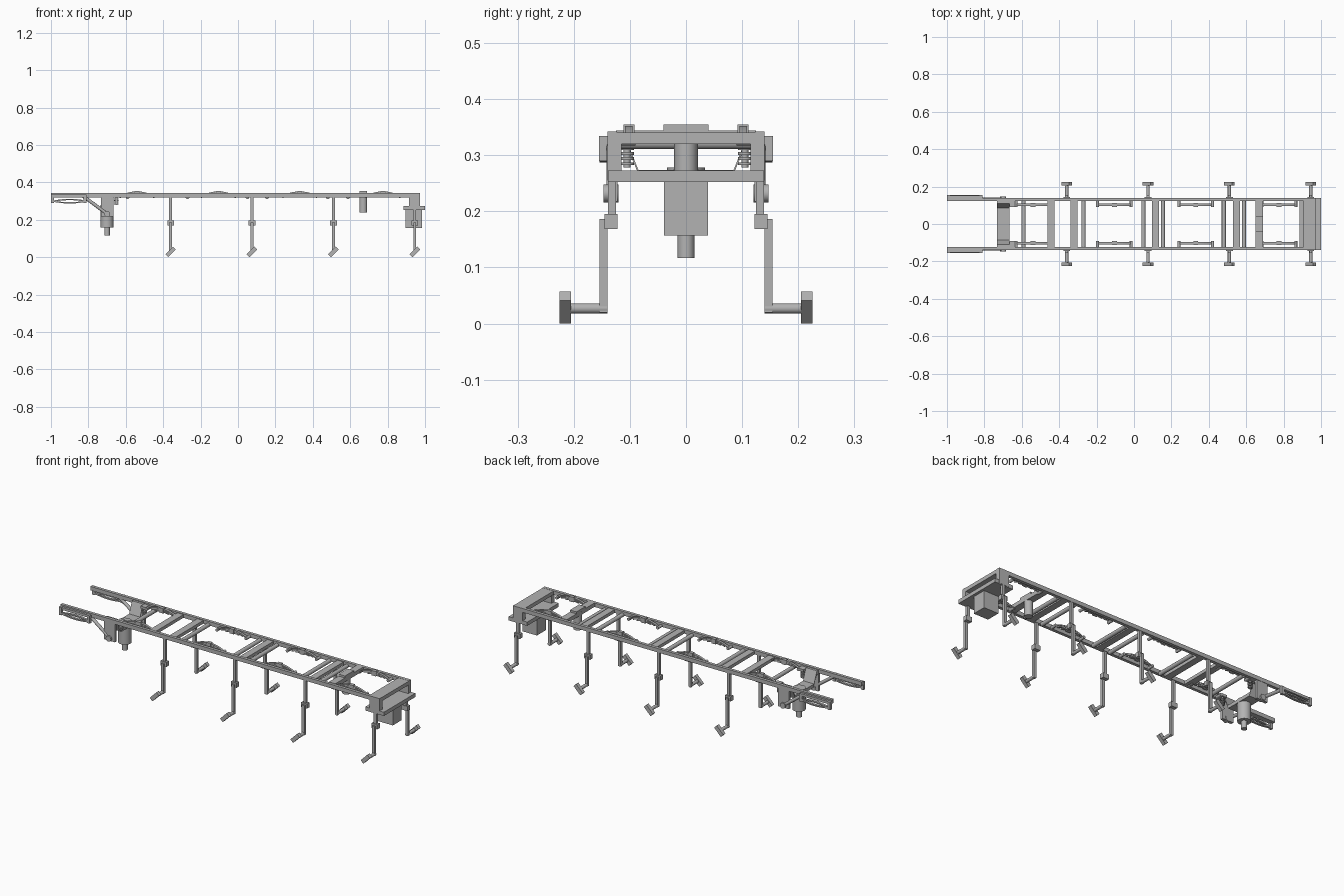
import bpy, bmesh, math
from mathutils import Matrix, Vector

cube = bpy.data.objects.get("Cube")
if cube:
    bpy.data.objects.remove(cube, do_unlink=True)

grey = bpy.data.materials.new("plain grey")
grey.use_nodes = True
grey.diffuse_color = (0.45, 0.45, 0.45, 1)
grey.node_tree.nodes["Principled BSDF"].inputs["Base Color"].default_value = (0.45, 0.45, 0.45, 1)


def finish(name, bm, smooth=False):
    bmesh.ops.recalc_face_normals(bm, faces=bm.faces)
    mesh = bpy.data.meshes.new(name)
    bm.to_mesh(mesh)
    bm.free()
    mesh.materials.append(grey)
    ob = bpy.data.objects.new(name, mesh)
    bpy.context.collection.objects.link(ob)
    if smooth:
        bpy.ops.object.select_all(action='DESELECT')
        ob.select_set(True)
        bpy.context.view_layer.objects.active = ob
        bpy.ops.object.shade_smooth_by_angle(angle=math.radians(35))
    return ob


def box(name, x, y, z, tilt=0):
    """Box from (min, max) ranges, optionally tilted about y."""
    lo, hi = Vector((x[0], y[0], z[0])), Vector((x[1], y[1], z[1]))
    bm = bmesh.new()
    bmesh.ops.create_cube(bm, size=1, matrix=Matrix.Translation((lo + hi) / 2)
                          @ Matrix.Rotation(tilt, 4, 'Y') @ Matrix.Diagonal((*(hi - lo), 1)))
    return finish(name, bm)


def rod(name, a, b, r):
    """Round bar between two points."""
    a, b = Vector(a), Vector(b)
    d = b - a
    bm = bmesh.new()
    bmesh.ops.create_cone(bm, cap_ends=True, segments=20, radius1=r, radius2=r, depth=d.length,
                          matrix=Matrix.Translation((a + b) / 2)
                          @ d.to_track_quat('Z', 'Y').to_matrix().to_4x4())
    return finish(name, bm, True)


def prism(name, outline, axis, lo, hi):
    """Extrude an outline along x (outline in y, z) or y (outline in x, z)."""
    bm = bmesh.new()
    vs = [bm.verts.new((lo, u, v) if axis == 'x' else (u, lo, v)) for u, v in outline]
    out = bmesh.ops.extrude_face_region(bm, geom=[bm.faces.new(vs)])
    step = Vector((hi - lo, 0, 0)) if axis == 'x' else Vector((0, hi - lo, 0))
    bmesh.ops.translate(bm, vec=step, verts=[g for g in out["geom"] if isinstance(g, bmesh.types.BMVert)])
    return finish(name, bm)


def leaf(name, cx, half, z_mid, bow, y, width, thick, steps=12):
    """Bowed spring leaf."""
    xs = [half * (2 * i / steps - 1) for i in range(steps + 1)]
    top = [(cx + x, z_mid - bow * x * x) for x in xs]
    prism(name, top + [(x, z - thick) for x, z in reversed(top)], 'y', y - width / 2, y + width / 2)


def span(s, a, b):
    return tuple(sorted((s * a, s * b)))


LEGS = (-0.36, 0.075, 0.51, 0.945)
SPRINGS = (-0.54, -0.105, 0.33, 0.775)

for s, side in ((1, "back"), (-1, "front")):
    # Main rail
    box(f"{side}_rail", (-1, 0.973), span(s, 0.123, 0.14), (0.32, 0.342))

    # Legs with joint block, foot axle and tilted foot
    for i, x in enumerate(LEGS):
        n = f"{side}_leg_{i + 1}"
        box(n + "_upper", (x - 0.008, x + 0.008), span(s, 0.125, 0.139), (0.18, 0.33))
        box(n + "_joint", (x - 0.018, x + 0.018), span(s, 0.122, 0.145), (0.169, 0.195))
        box(n + "_lower", (x - 0.008, x + 0.008), span(s, 0.14, 0.154), (0.02, 0.186))
        rod(n + "_axle", (x, s * 0.14, 0.027), (x, s * 0.22, 0.027), 0.009)
        box(n + "_foot", (x - 0.029, x + 0.029), span(s, 0.205, 0.225), (0.0175, 0.0395), -math.pi / 4)

    # Leaf springs: stacked leaves, clamp and end pins
    for i, x in enumerate(SPRINGS):
        n = f"{side}_spring_{i + 1}"
        for k in range(3):
            leaf(f"{n}_leaf_{k + 1}", x, 0.09 - 0.024 * k, 0.352 - 0.007 * k, 2.8,
                 s * 0.102, 0.013, 0.006)
        box(n + "_clamp", (x - 0.013, x + 0.013), span(s, 0.092, 0.111), (0.328, 0.355))
        for e in (-0.09, 0.09):
            rod(n + "_pin", (x + e, s * 0.09, 0.325), (x + e, s * 0.125, 0.325), 0.008)

    # Tail side springs hung outside the rails
    box(f"{side}_tail_bar", (-1, -0.81), span(s, 0.138, 0.152), (0.32, 0.334))
    for x in (-1, -0.825):
        box(f"{side}_tail_hanger", (x, x + 0.016), span(s, 0.14, 0.155), (0.29, 0.334))
    leaf(f"{side}_tail_upper_leaf", -0.9, 0.09, 0.312, 1.2, s * 0.148, 0.013, 0.007)
    leaf(f"{side}_tail_lower_leaf", -0.9, 0.09, 0.294, -1.2, s * 0.148, 0.013, 0.007)

    # Diagonal brace and pivot on the motor bracket
    rod(f"{side}_brace", (-0.83, s * 0.133, 0.328), (-0.7, s * 0.133, 0.232), 0.009)
    rod(f"{side}_brace_pivot", (-0.7, s * 0.12, 0.232), (-0.7, s * 0.147, 0.232), 0.016)
    box(f"{side}_bracket_cheek", (-0.733, -0.665), span(s, 0.122, 0.138), (0.218, 0.338))

    # Coil spring
    for k in range(4):
        z = 0.285 + 0.009 * k
        rod(f"{side}_coil_turn", (-0.65, s * 0.105, z - 0.0025), (-0.65, s * 0.105, z + 0.0025), 0.012)
    rod(f"{side}_coil_core", (-0.65, s * 0.105, 0.278), (-0.65, s * 0.105, 0.33), 0.006)
    box(f"{side}_coil_seat", (-0.665, -0.635), span(s, 0.09, 0.13), (0.32, 0.334))

    # End frame column
    box(f"{side}_end_column", (0.913, 0.973), span(s, 0.115, 0.14), (0.255, 0.341))

# Flat cross members and round tie bars
for x in (-0.443, -0.32, 0.115, 0.547):
    box("cross_member", (x - 0.019, x + 0.019), (-0.125, 0.125), (0.32, 0.338))
for x in (-0.59, -0.27, 0.05, 0.155, 0.48, 0.588):
    rod("tie_bar", (x, -0.125, 0.322), (x, 0.125, 0.322), 0.011)

# Sagging motor bracket and stepped round motor
half = [(0.125, 0.338), (0.11, 0.338), (0.085, 0.274)]
under = [(0.08, 0.255), (0.105, 0.315), (0.125, 0.315)]
upper = half + [(-y, z) for y, z in reversed(half)]
lower = [(-y, z) for y, z in reversed(under)]
prism("motor_bracket", upper + lower + under, 'x', -0.733, -0.665)
rod("round_motor", (-0.7, 0, 0.158), (-0.7, 0, 0.278), 0.034)
rod("round_motor_shaft", (-0.7, 0, 0.117), (-0.7, 0, 0.16), 0.015)

# Small hanging cylinder on its own cross member
box("cylinder_cross_member", (0.65, 0.69), (-0.125, 0.125), (0.322, 0.344))
box("cylinder_cap", (0.65, 0.69), (-0.04, 0.04), (0.34, 0.355))
rod("hanging_cylinder", (0.67, 0, 0.24), (0.67, 0, 0.34), 0.021)

# End frame with shelf and square motor
box("end_beam", (0.906, 0.973), (-0.14, 0.14), (0.32, 0.341))
box("end_shelf", (0.885, 1), (-0.139, 0.139), (0.252, 0.273))
box("square_motor", (0.895, 0.985), (-0.039, 0.039), (0.157, 0.255))
